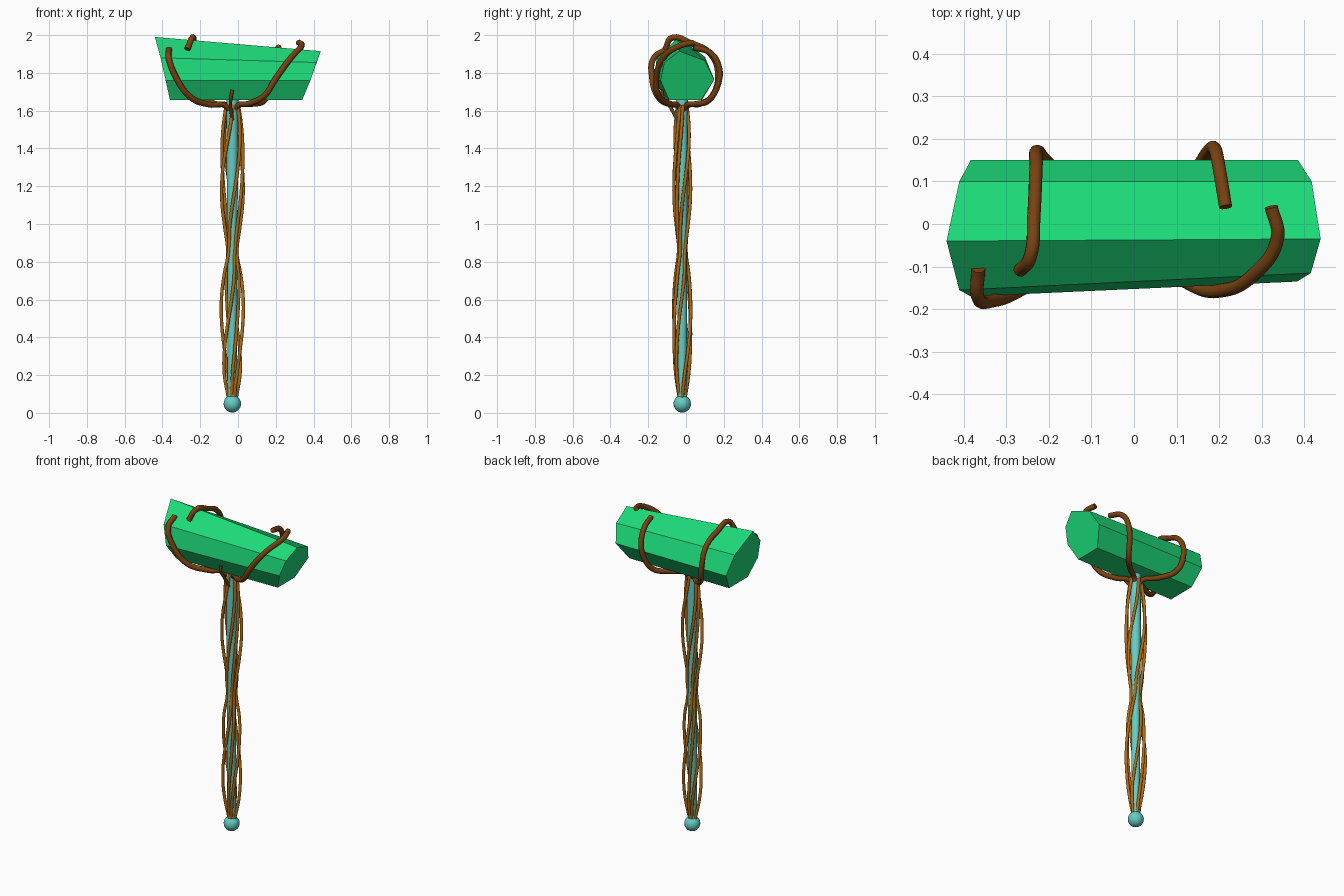
import bpy, bmesh, math

if "Cube" in bpy.data.objects:
    bpy.data.objects.remove(bpy.data.objects["Cube"])

CX, CY = -0.03, -0.02


def material(name, color):
    m = bpy.data.materials.new(name)
    m.diffuse_color = (*color, 1)
    m.use_nodes = True
    m.node_tree.nodes["Principled BSDF"].inputs["Base Color"].default_value = m.diffuse_color
    return m


GREEN = material("green_crystal", (0.012, 0.70, 0.19))
TEAL = material("teal", (0.13, 0.61, 0.55))
BROWN = material("dark_bark", (0.19, 0.055, 0.006))
AMBER = material("amber_bark", (0.45, 0.15, 0.007))


def mesh_object(name, bm, mat, smooth):
    bmesh.ops.recalc_face_normals(bm, faces=bm.faces)
    for f in bm.faces:
        f.smooth = smooth and len(f.verts) < 5
    me = bpy.data.meshes.new(name)
    bm.to_mesh(me)
    bm.free()
    me.materials.append(mat)
    ob = bpy.data.objects.new(name, me)
    bpy.context.collection.objects.link(ob)
    return ob


def tube(name, points, radius, mat, taper=None):
    cu = bpy.data.curves.new(name, "CURVE")
    cu.dimensions = "3D"
    cu.bevel_depth = radius
    cu.bevel_resolution = 3
    cu.use_fill_caps = True
    cu.resolution_u = 8
    sp = cu.splines.new("BEZIER")
    sp.bezier_points.add(len(points) - 1)
    for i, (bp, p) in enumerate(zip(sp.bezier_points, points)):
        bp.co = p
        bp.handle_left_type = bp.handle_right_type = "AUTO"
        bp.radius = taper[i] if taper else 1
    cu.materials.append(mat)
    ob = bpy.data.objects.new(name, cu)
    bpy.context.collection.objects.link(ob)
    return ob


# Seven-sided head with slanted ends
left = [(-.44, -.04, 1.99), (-.41, .10, 1.885), (-.383, .15, 1.765), (-.36, .085, 1.657),
        (-.36, -.10, 1.657), (-.383, -.17, 1.76), (-.41, -.155, 1.88)]
right = [(.438, -.035, 1.915), (.417, .10, 1.865), (.385, .15, 1.765), (.34, .08, 1.657),
         (.34, -.09, 1.657), (.383, -.135, 1.76), (.415, -.115, 1.855)]
bm = bmesh.new()
a = [bm.verts.new(p) for p in left]
b = [bm.verts.new(p) for p in right]
bm.faces.new(a)
bm.faces.new(b[::-1])
for i in range(7):
    j = (i + 1) % 7
    bm.faces.new((a[i], b[i], b[j], a[j]))
mesh_object("hammer_head", bm, GREEN, False)

# Handle shaft, slightly thicker toward the top
tube("handle", [(CX, CY, .06), (CX, CY, .75), (CX, CY, 1.3), (CX, CY, 1.67)],
     .03, TEAL, [.85, .85, 1, 1.05])

# Pommel ball
bm = bmesh.new()
bmesh.ops.create_uvsphere(bm, u_segments=24, v_segments=14, radius=.046)
bmesh.ops.translate(bm, verts=bm.verts, vec=(CX, CY, .048))
mesh_object("pommel", bm, TEAL, True)

# Vines twisting up the handle, pinched in the middle and at both ends
VINES = 6
for k in range(VINES):
    pts = []
    for i in range(13):
        t = i / 12
        z = .08 + 1.55 * t
        r = .02 + .038 * abs(math.sin(2 * math.pi * t * .97)) ** .7
        ang = 2 * math.pi * k / VINES + 3.6 * t + .3 * math.sin(5 * t + k * 2)
        pts.append((CX + r * 1.05 * math.cos(ang), CY + r * .8 * math.sin(ang), z))
    tube(f"vine_{k + 1}", pts, .009, AMBER)

# Short root rising over the front of the head's underside
tube("root_front", [(CX, -.045, 1.55), (CX - .01, -.09, 1.63), (CX - .005, -.125, 1.68),
                    (CX, -.125, 1.71)], .009, BROWN)

# Root claws gripping the head
claws = {
    "claw_front_left": [(-.15, -.08, 1.632), (-.25, -.145, 1.67), (-.33, -.18, 1.78),
                        (-.367, -.17, 1.88), (-.365, -.105, 1.925)],
    "claw_front_right": [(.06, -.09, 1.638), (.14, -.145, 1.68), (.20, -.157, 1.77),
                         (.28, -.12, 1.88), (.337, -.03, 1.945), (.322, .04, 1.96)],
    "claw_back_left": [(-.12, .07, 1.635), (-.20, .14, 1.68), (-.228, .17, 1.79),
                       (-.23, .13, 1.90), (-.235, .02, 1.96), (-.243, -.075, 1.985),
                       (-.268, -.11, 1.925)],
    "claw_back_right": [(.07, .05, 1.635), (.14, .12, 1.655), (.175, .17, 1.74),
                        (.19, .175, 1.83), (.20, .13, 1.905), (.215, .04, 1.935)],
}
for name, pts in claws.items():
    start = [(CX, CY, 1.56), (CX + (pts[0][0] - CX) * .3, CY + (pts[0][1] - CY) * .3, 1.625)]
    n = len(pts)
    tube(name, start + pts, .016, BROWN, [.7, .9] + [1] * n)
